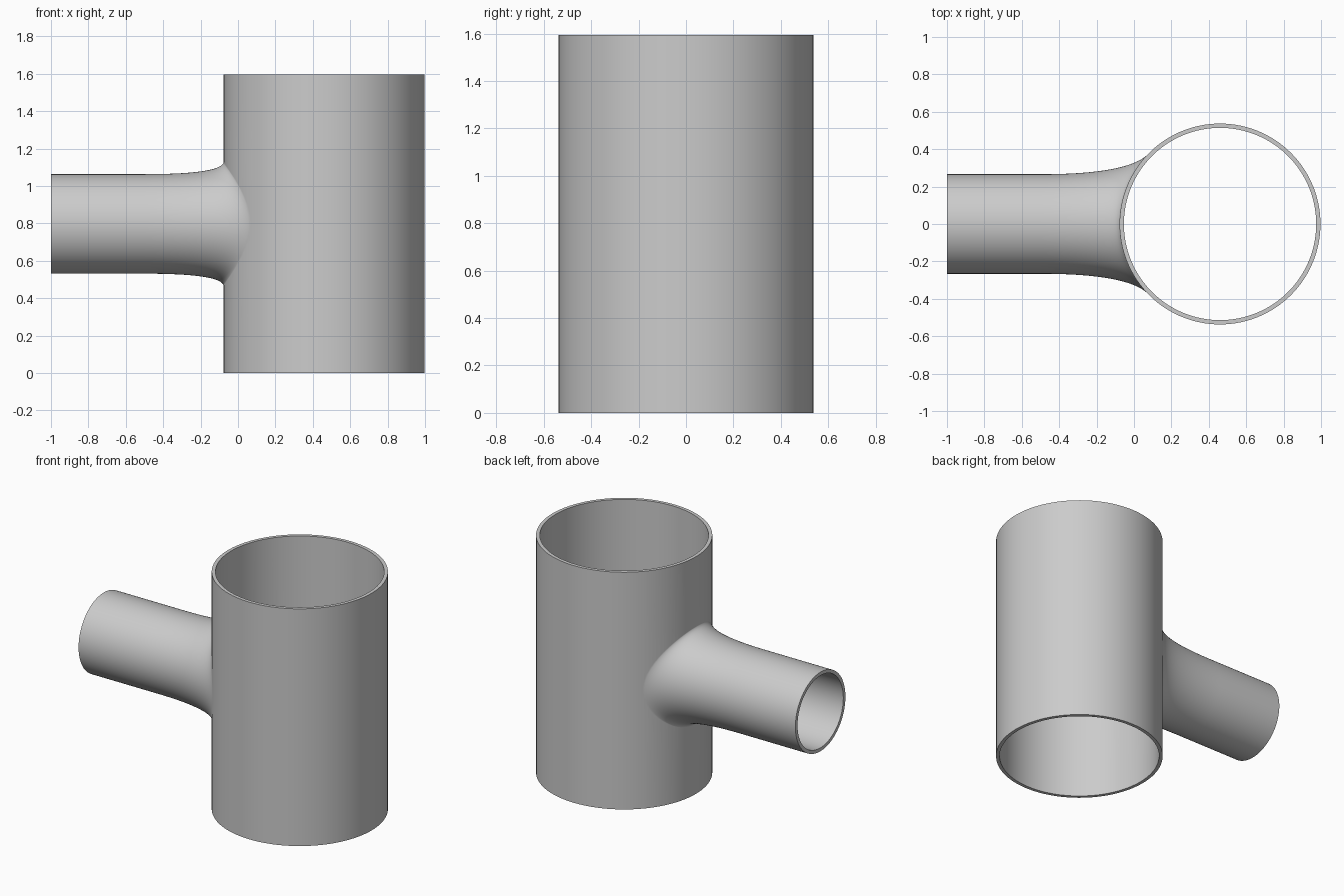
import bpy, bmesh
from math import sin, cos, pi, sqrt

if "Cube" in bpy.data.objects:
    bpy.data.objects.remove(bpy.data.objects["Cube"])

CX, H, SEG = 0.46, 1.595, 128      # main pipe axis, height, roundness
ZC, WALL = H / 2, 0.023            # branch height, wall thickness


def to_object(bm, name):
    bmesh.ops.recalc_face_normals(bm, faces=bm.faces)
    me = bpy.data.meshes.new(name)
    bm.to_mesh(me)
    bm.free()
    ob = bpy.data.objects.new(name, me)
    bpy.context.collection.objects.link(ob)
    return ob


def loft(name, rings):
    bm = bmesh.new()
    loops = [[bm.verts.new(p) for p in ring] for ring in rings]
    for a, b in zip(loops, loops[1:]):
        n = len(a)
        for i in range(n):
            j = (i + 1) % n
            bm.faces.new((a[i], a[j], b[j], b[i]))
    bm.faces.new(loops[0])
    bm.faces.new(loops[-1])
    return to_object(bm, name)


def combine(target, other, op):
    mod = target.modifiers.new(op, 'BOOLEAN')
    mod.operation, mod.object, mod.solver = op, other, 'EXACT'
    bpy.context.view_layer.objects.active = target
    bpy.ops.object.modifier_apply(modifier=mod.name)
    bpy.data.objects.remove(other)


def solid_tee(name, R, r, extra):
    # vertical main pipe
    angles = [2 * pi * i / SEG for i in range(SEG)]
    main = loft(name, [[(CX + R * cos(t), R * sin(t), z) for t in angles]
                       for z in (-extra, H + extra)])
    # branch pipe: straight run, then a flare tangent to the main pipe
    steps = 24
    rings = [[] for _ in range(steps + 3)]
    Rf = R - 0.001
    for i in range(96):
        c, s = cos(2 * pi * i / 96), sin(2 * pi * i / 96)
        fy, fz = 0.375 * R / 0.537 * c, 0.335 * s
        depth = sqrt(Rf * Rf - fy * fy)
        fx = CX - depth
        foot = (fx, fy, fz)
        ctrl = (fx - fy / depth * (fy - r * c), r * c, r * s)
        start = (-0.5, r * c, r * s)
        rings[0].append((-1 - extra, r * c, ZC + r * s))
        for k in range(steps + 1):
            t = k / steps
            p = [(1 - t) ** 2 * a + 2 * t * (1 - t) * b + t * t * d
                 for a, b, d in zip(start, ctrl, foot)]
            rings[k + 1].append((p[0], p[1], ZC + p[2]))
        rings[-1].append((0.2, fy * 0.85, ZC + fz * 0.85))
    combine(main, loft("branch", rings), 'UNION')
    return main


# hollow pipe tee: outer body minus bore
tee = solid_tee("pipe_tee", 0.537, 0.266, 0)
bore = solid_tee("bore", 0.537 - WALL, 0.266 - WALL, 0.1)
combine(tee, bore, 'DIFFERENCE')

# smooth shading with crisp rims
bpy.ops.object.select_all(action='DESELECT')
tee.select_set(True)
bpy.context.view_layer.objects.active = tee
bpy.ops.object.shade_smooth_by_angle(angle=pi / 6)
wn = tee.modifiers.new("weighted_normals", 'WEIGHTED_NORMAL')
wn.keep_sharp = True
